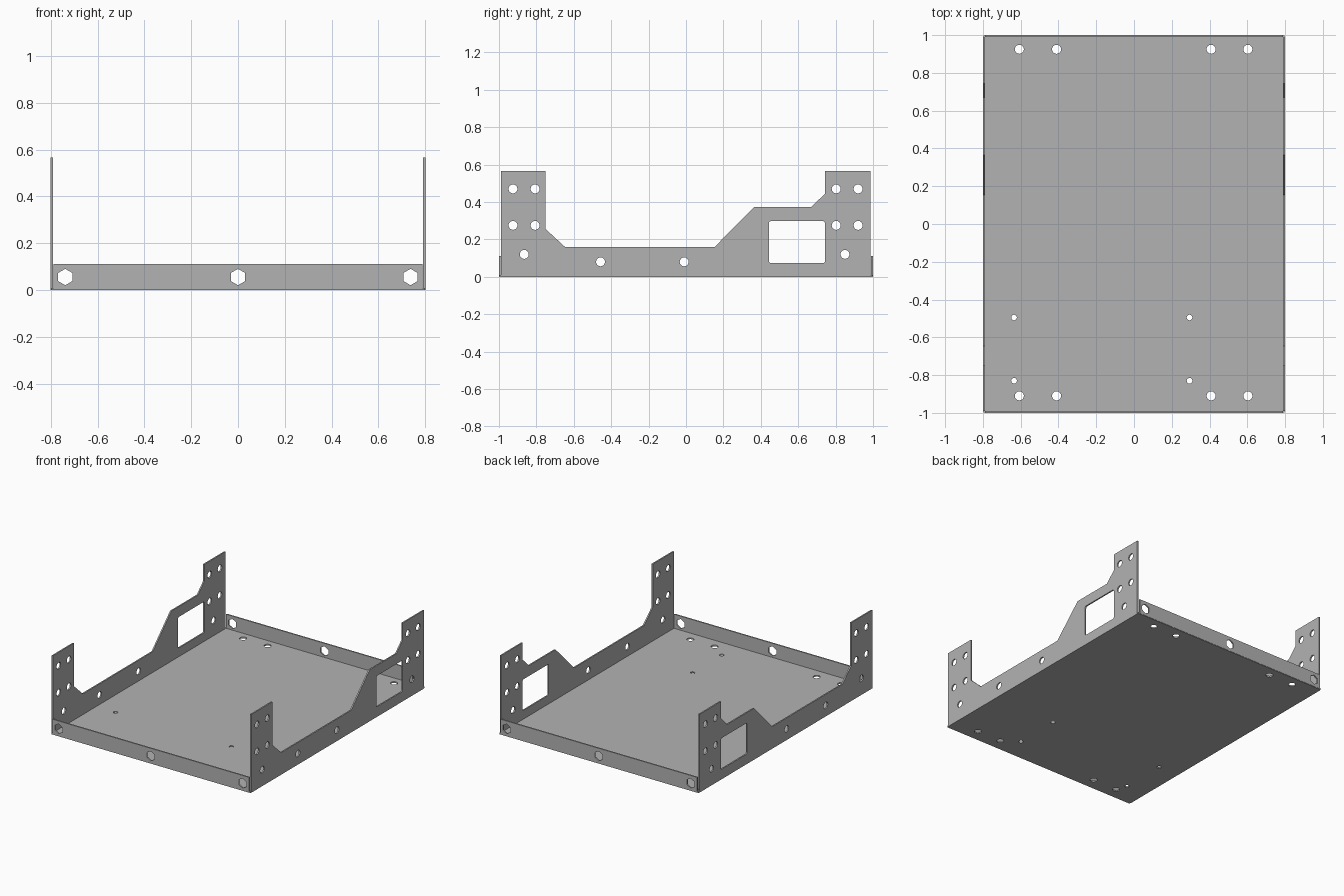
import bpy, bmesh, math
from mathutils import Matrix, Vector

cube = bpy.data.objects.get("Cube")
if cube:
    bpy.data.objects.remove(cube, do_unlink=True)

T = 0.01                       # sheet thickness
HALF_W, HALF_L = 0.8, 1.0

steel = bpy.data.materials.new("grey_sheet_steel")
steel.use_nodes = True
steel.diffuse_color = (0.45, 0.45, 0.45, 1)
steel.node_tree.nodes["Principled BSDF"].inputs["Base Color"].default_value = (0.45, 0.45, 0.45, 1)


def ring(x, y, r, n=16, start=0.0):
    return [(x + r * math.cos(start + math.tau * i / n),
             y + r * math.sin(start + math.tau * i / n)) for i in range(n)]


def rect(x0, y0, x1, y1):
    return [(x0, y0), (x1, y0), (x1, y1), (x0, y1)]


def rounded_rect(x0, y0, x1, y1, r, n=4):
    pts = []
    corners = [(x1 - r, y1 - r), (x0 + r, y1 - r), (x0 + r, y0 + r), (x1 - r, y0 + r)]
    for k, (cx, cy) in enumerate(corners):
        for i in range(n + 1):
            a = math.pi / 2 * (k + i / n)
            pts.append((cx + r * math.cos(a), cy + r * math.sin(a)))
    return pts


def sheet(name, loops, u, v, centre):
    """Filled outline with holes, extruded to sheet thickness; u and v are its plane axes."""
    curve = bpy.data.curves.new(name, 'CURVE')
    curve.dimensions = '2D'
    curve.fill_mode = 'BOTH'
    curve.extrude = T / 2
    for loop in loops:
        s = curve.splines.new('POLY')
        s.points.add(len(loop) - 1)
        for p, (x, y) in zip(s.points, loop):
            p.co = (x, y, 0, 1)
        s.use_cyclic_u = True
    temp = bpy.data.objects.new(name + "_outline", curve)
    bpy.context.collection.objects.link(temp)
    dg = bpy.context.evaluated_depsgraph_get()
    mesh = bpy.data.meshes.new_from_object(temp.evaluated_get(dg))
    bpy.data.objects.remove(temp, do_unlink=True)
    bpy.data.curves.remove(curve)

    u, v = Vector(u), Vector(v)
    frame = Matrix((u, v, u.cross(v))).transposed().to_4x4()
    mesh.transform(Matrix.Translation(centre) @ frame)
    bm = bmesh.new()
    bm.from_mesh(mesh)
    bmesh.ops.remove_doubles(bm, verts=bm.verts, dist=1e-5)
    bmesh.ops.recalc_face_normals(bm, faces=bm.faces)
    for f in bm.faces:
        f.smooth = False
        f.material_index = 0
    bm.to_mesh(mesh)
    bm.free()
    mesh.name = name
    mesh.materials.clear()
    mesh.materials.append(steel)
    obj = bpy.data.objects.new(name, mesh)
    bpy.context.collection.objects.link(obj)
    return obj


# Floor pan with mounting holes
floor = [rect(-HALF_W + 0.002, -HALF_L + 0.002, HALF_W - 0.002, HALF_L - 0.002)]
for y in (-0.91, 0.925):
    floor += [ring(x, y, 0.024) for x in (-0.607, -0.41, 0.408, 0.603)]
for y in (-0.83, -0.495):
    floor += [ring(x, y, 0.015) for x in (-0.635, 0.294)]
sheet("floor_pan", floor, (1, 0, 0), (0, 1, 0), (0, 0, T / 2))

# Side walls: stepped profile, rack holes and cable window
wall = [[(-0.99, 0), (-0.99, 0.567), (-0.75, 0.567), (-0.75, 0.255),
         (-0.647, 0.16), (0.153, 0.16), (0.365, 0.373), (0.67, 0.373),
         (0.743, 0.445), (0.743, 0.567), (0.987, 0.567), (0.987, 0)]]
wall.append(rounded_rect(0.443, 0.073, 0.743, 0.298, 0.012))
holes = [(y, z) for y in (-0.925, -0.807, 0.803, 0.92) for z in (0.275, 0.47)]
holes += [(-0.865, 0.12), (0.85, 0.12), (-0.457, 0.08), (-0.01, 0.08)]
wall += [ring(y, z, 0.024) for y, z in holes]
for name, s in (("right_wall", -1), ("left_wall", 1)):
    sheet(name, wall, (0, 1, 0), (0, 0, 1), (s * (HALF_W - T / 2), 0, 0))

# Low front and back flanges with hexagonal holes
flange = [rect(-0.788, 0.003, 0.788, 0.112)]
flange += [ring(x, 0.056, 0.035, 6, math.pi / 6) for x in (-0.738, 0, 0.737)]
for name, s in (("front_flange", -1), ("back_flange", 1)):
    sheet(name, flange, (1, 0, 0), (0, 0, 1), (0, s * (HALF_L - T / 2), 0))
